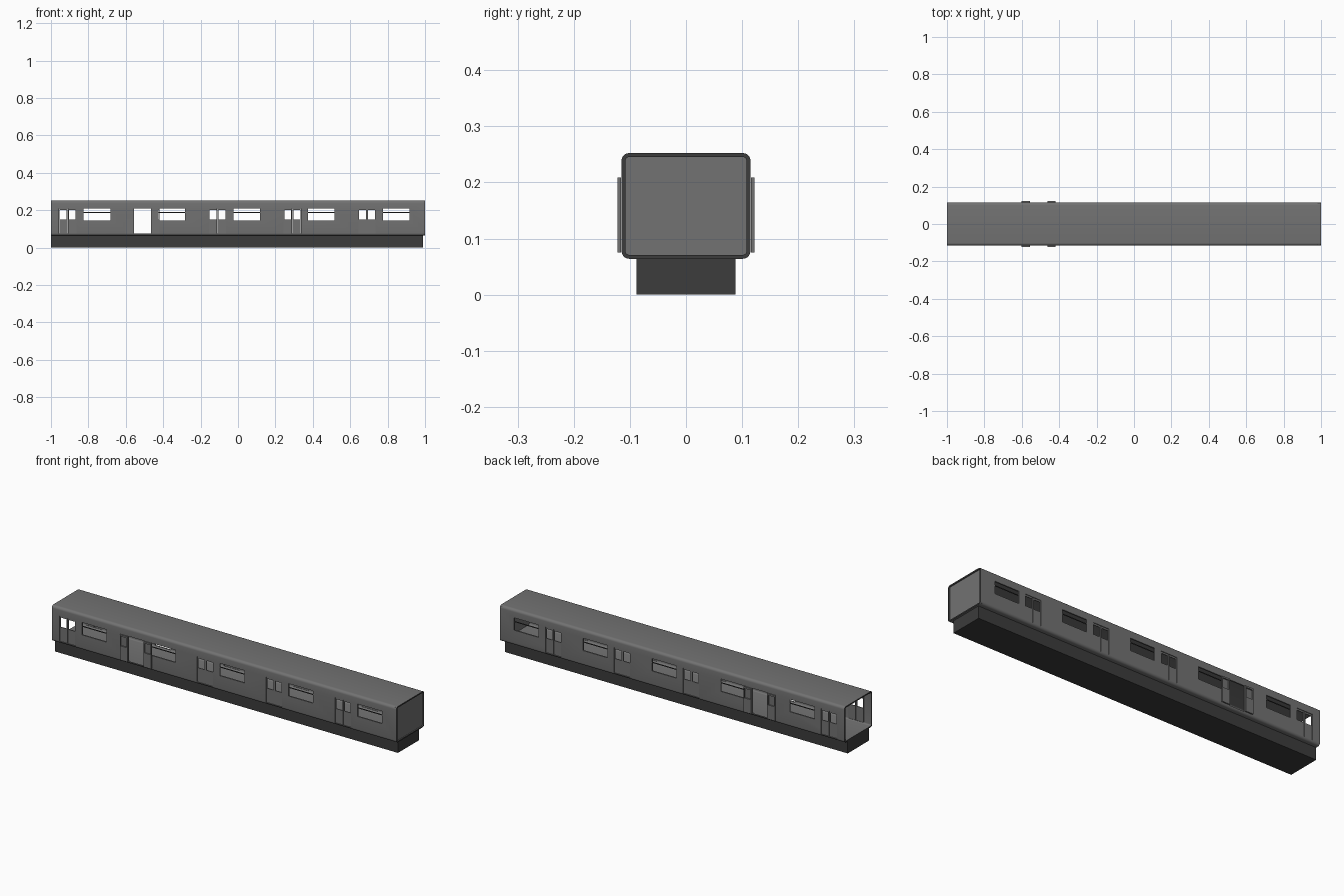
import bpy, bmesh, math
from mathutils import Vector

if "Cube" in bpy.data.objects:
    bpy.data.objects.remove(bpy.data.objects["Cube"])

def material(name, v):
    m = bpy.data.materials.new(name)
    m.diffuse_color = (v, v, v, 1)
    m.use_nodes = True
    m.node_tree.nodes["Principled BSDF"].inputs["Base Color"].default_value = m.diffuse_color
    return m

BODY = material("body grey", 0.17)
DARK = material("dark grey", 0.045)

HALF_W, WALL = 0.115, 0.007
Z0, Z1 = 0.064, 0.2525
DOORS = [-0.91, -0.51, -0.11, 0.29, 0.69]
OPEN_DOOR = -0.51

def make(name, bm, mats):
    bmesh.ops.recalc_face_normals(bm, faces=bm.faces)
    me = bpy.data.meshes.new(name)
    bm.to_mesh(me)
    bm.free()
    ob = bpy.data.objects.new(name, me)
    for m in mats:
        me.materials.append(m)
    bpy.context.collection.objects.link(ob)
    return ob

def add_box(bm, x0, x1, y0, y1, z0, z1):
    vs = bmesh.ops.create_cube(bm, size=1)["verts"]
    for v in vs:
        v.co = Vector(((x0 + x1) / 2 + v.co.x * (x1 - x0),
                       (y0 + y1) / 2 + v.co.y * (y1 - y0),
                       (z0 + z1) / 2 + v.co.z * (z1 - z0)))

def boxes(name, specs, mat):
    bm = bmesh.new()
    for s in specs:
        add_box(bm, *s)
    return make(name, bm, [mat])

def rounded_rect(inset, radius, steps=5):
    w, a, b = HALF_W - inset, Z0 + inset, Z1 - inset
    centres = [(w - radius, b - radius), (radius - w, b - radius),
               (radius - w, a + radius), (w - radius, a + radius)]
    return [(cy + radius * math.cos((q + i / steps) * math.pi / 2),
             cz + radius * math.sin((q + i / steps) * math.pi / 2))
            for q, (cy, cz) in enumerate(centres) for i in range(steps + 1)]

def cut(ob, cutter):
    mod = ob.modifiers.new("cut", 'BOOLEAN')
    mod.operation = 'DIFFERENCE'
    mod.solver = 'EXACT'
    mod.object = cutter
    bpy.context.view_layer.objects.active = ob
    bpy.ops.object.modifier_apply(modifier=mod.name)
    bpy.data.objects.remove(cutter)

# body shell: hollow rounded tube
bm = bmesh.new()
loops = []
for x in (-1, 1):
    for inset, radius in ((0, 0.014), (WALL, 0.007)):
        loops.append([bm.verts.new((x, y, z)) for y, z in rounded_rect(inset, radius)])
n = len(loops[0])
for a, b in ((0, 2), (1, 3), (0, 1), (2, 3)):
    for i in range(n):
        j = (i + 1) % n
        bm.faces.new((loops[a][i], loops[a][j], loops[b][j], loops[b][i]))
shell = make("body_shell", bm, [BODY, DARK])

# door and window openings, cut through both sides
openings = []
for d in DOORS:
    openings.append((d - 0.046, d + 0.046, -0.2, 0.2, 0.075, 0.209))
    openings.append((d + 0.085, d + 0.227, -0.2, 0.2, 0.144, 0.209))
cut(shell, boxes("opening_cutter", openings, BODY))

# dark rims on the two ends
for p in shell.data.polygons:
    if abs(p.normal.x) > 0.9 and abs(p.center.x) > 0.999:
        p.material_index = 1

bpy.ops.object.select_all(action='DESELECT')
shell.select_set(True)
bpy.context.view_layer.objects.active = shell
bpy.ops.object.shade_smooth_by_angle(angle=math.radians(30))

# underframe and closed end wall
boxes("underframe", [(-1, 0.99, -0.088, 0.088, 0, Z0 + 0.001)], DARK)
boxes("end_wall", [(0.985, 0.995, -HALF_W + 0.004, HALF_W - 0.004, Z0 + 0.004, Z1 - 0.004)], BODY)

# door leaves with a window hole, window bars
def side_range(side, a, b):
    return (a, b) if side > 0 else (-b, -a)

leaves, holes, bars = [], [], []
for side, label in ((-1, "front"), (1, "back")):
    leaves, holes, bars = [], [], []
    for d in DOORS:
        is_open = d == OPEN_DOOR
        y = side_range(side, *((0.1155, 0.122) if is_open else (0.108, 0.112)))
        for s in (-1, 1):
            c = d + s * (0.0685 if is_open else 0.0232)
            leaves.append((c - 0.0222, c + 0.0222, *y, 0.0755, 0.2085))
            c += s * 0.001
            holes.append((c - 0.018, c + 0.018, *side_range(side, 0.09, 0.13), 0.15, 0.2))
        bars.append((d + 0.085, d + 0.227, *side_range(side, 0.110, 0.113), 0.186, 0.190))
    doors = boxes(label + "_door_leaves", leaves, BODY)
    cut(doors, boxes("door_window_cutter", holes, BODY))
    boxes(label + "_window_bars", bars, DARK)
